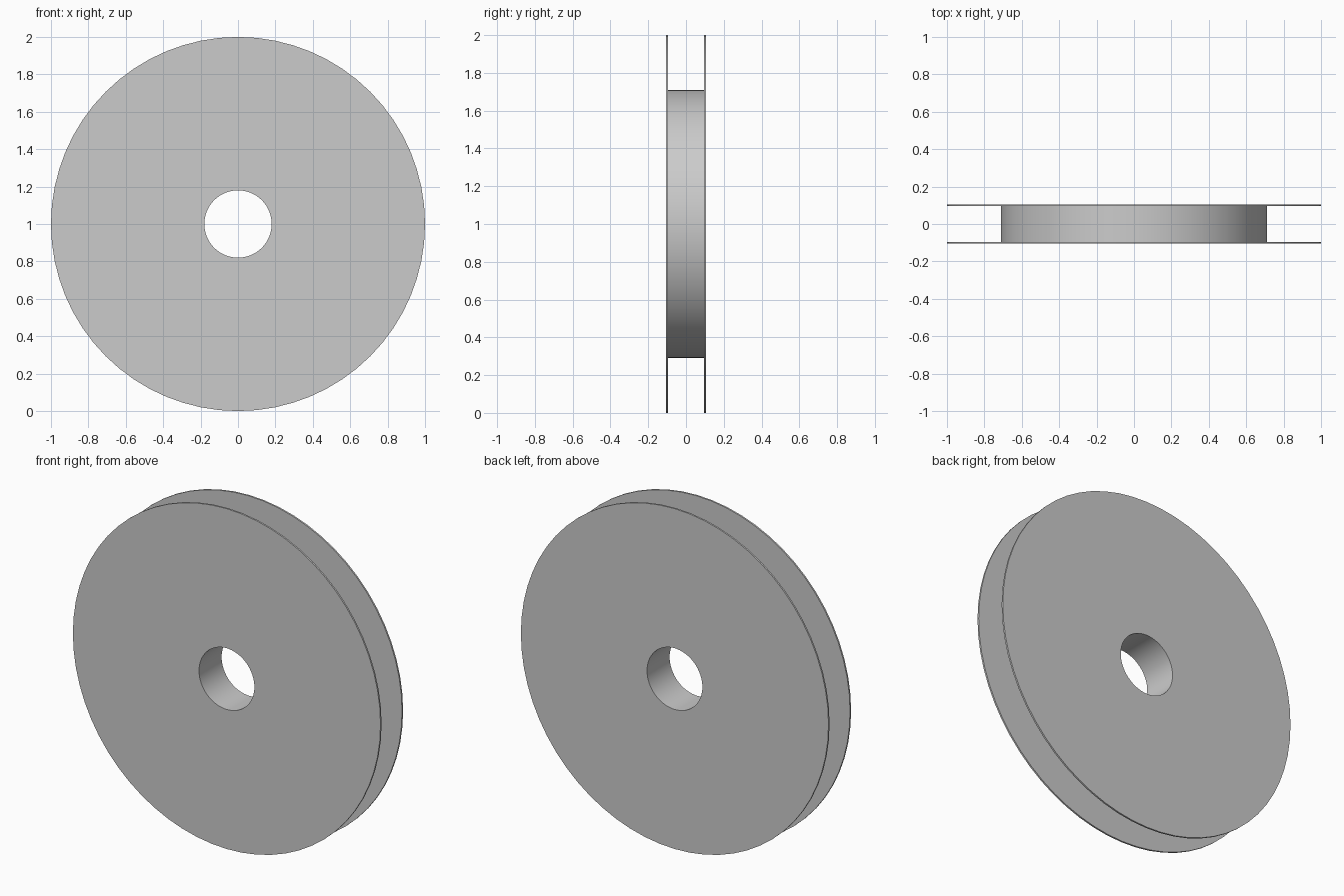
import bpy, bmesh, math
from mathutils import Vector, Matrix

if "Cube" in bpy.data.objects:
    bpy.data.objects.remove(bpy.data.objects["Cube"])

SEGMENTS = 64
R_FLANGE, R_HUB, R_BORE = 1.0, 0.71, 0.18
Y_OUT, Y_IN = 0.105, 0.095


def lathe_y(name, profile, centre_z):
    """Revolve a closed (radius, y) profile around the y axis."""
    bm = bmesh.new()
    rings = []
    for i in range(SEGMENTS):
        rot = Matrix.Rotation(2 * math.pi * i / SEGMENTS, 3, 'Y')
        rings.append([bm.verts.new(rot @ Vector((0, y, r)) + Vector((0, 0, centre_z)))
                      for r, y in profile])
    n = len(profile)
    for i, a in enumerate(rings):
        b = rings[(i + 1) % SEGMENTS]
        for j in range(n):
            k = (j + 1) % n
            bm.faces.new((a[j], a[k], b[k], b[j]))
    bmesh.ops.recalc_face_normals(bm, faces=bm.faces)
    mesh = bpy.data.meshes.new(name)
    bm.to_mesh(mesh)
    bm.free()
    obj = bpy.data.objects.new(name, mesh)
    bpy.context.collection.objects.link(obj)
    bpy.context.view_layer.objects.active = obj
    obj.select_set(True)
    bpy.ops.object.shade_smooth_by_angle(angle=math.radians(30))
    obj.select_set(False)
    return obj


# Reel: bore, thin front flange, recessed hub, thin back flange
half = [(R_BORE, -Y_OUT), (R_FLANGE, -Y_OUT), (R_FLANGE, -Y_IN), (R_HUB, -Y_IN)]
lathe_y("reel", half + [(r, -y) for r, y in reversed(half)], R_FLANGE)
